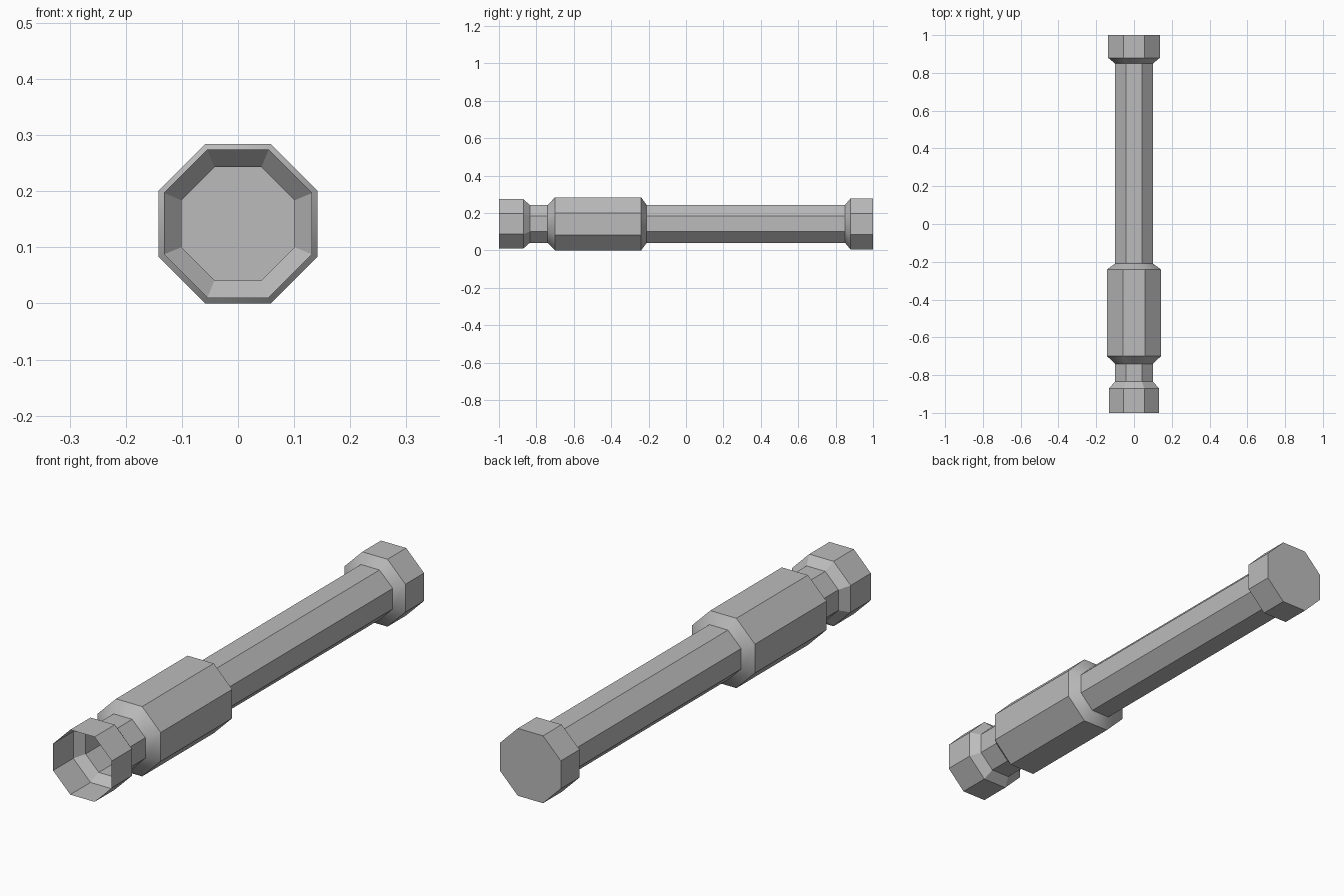
import bpy
import bmesh
import math

default_cube = bpy.data.objects.get("Cube")
if default_cube:
    bpy.data.objects.remove(default_cube, do_unlink=True)

SIDES = 8
AXIS_Z = 0.142

# Single plain grey material
grey = bpy.data.materials.new("plain grey")
grey.use_nodes = True
colour = (0.5, 0.5, 0.5, 1)
grey.diffuse_color = colour
grey.node_tree.nodes["Principled BSDF"].inputs["Base Color"].default_value = colour


def octagon_tube(name, profile, closed_back=False, soft_chamfers=True):
    """Octagonal shell along y; profile holds (y, half width across flats)."""
    bm = bmesh.new()
    rings = []
    for y, half in profile:
        radius = half / math.cos(math.pi / SIDES)
        ring = []
        for i in range(SIDES):
            a = math.tau * (i + 0.5) / SIDES
            ring.append(bm.verts.new((radius * math.cos(a), y, AXIS_Z + radius * math.sin(a))))
        rings.append(ring)
    for k in range(len(rings) - 1):
        chamfer = profile[k][1] != profile[k + 1][1]
        for i in range(SIDES):
            j = (i + 1) % SIDES
            face = bm.faces.new((rings[k][i], rings[k + 1][i], rings[k + 1][j], rings[k][j]))
            face.smooth = chamfer and soft_chamfers
    if closed_back:
        bm.faces.new(list(reversed(rings[-1])))
    # Ring edges stay crisp around the softened chamfers
    for ring in rings:
        for i in range(SIDES):
            edge = bm.edges.get((ring[i], ring[(i + 1) % SIDES]))
            edge.smooth = False
    bm.normal_update()
    mesh = bpy.data.meshes.new(name)
    bm.to_mesh(mesh)
    bm.free()
    mesh.materials.append(grey)
    obj = bpy.data.objects.new(name, mesh)
    bpy.context.collection.objects.link(obj)
    return obj


SHAFT = 0.101

# Open socket at the front, narrowing into the neck
octagon_tube("front_socket", [(-1, 0.132), (-0.87, 0.132), (-0.835, SHAFT)], soft_chamfers=False)
octagon_tube("neck", [(-0.835, SHAFT), (-0.74, SHAFT)])
# Wide grip sleeve with chamfered ends
octagon_tube("sleeve", [(-0.74, SHAFT), (-0.70, 0.142), (-0.24, 0.142), (-0.21, SHAFT)])
octagon_tube("shaft", [(-0.21, SHAFT), (0.85, SHAFT)])
# Closed cap at the back
octagon_tube("end_cap", [(0.85, SHAFT), (0.88, 0.137), (1, 0.137)], closed_back=True)
